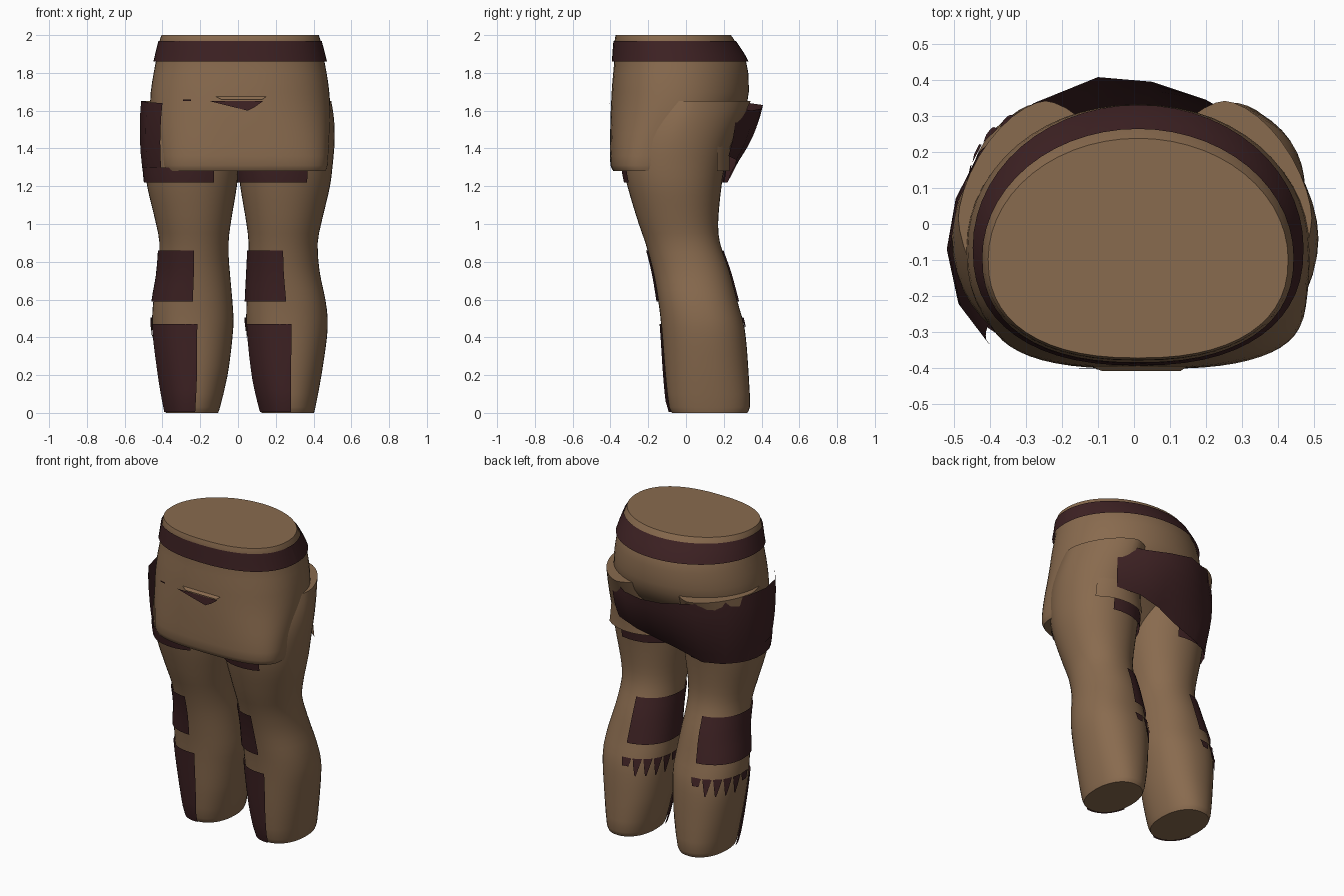
import bpy, math

if "Cube" in bpy.data.objects:
    bpy.data.objects.remove(bpy.data.objects["Cube"])

def material(name, rgb):
    m = bpy.data.materials.new(name)
    m.diffuse_color = (*rgb, 1)
    m.use_nodes = True
    m.node_tree.nodes["Principled BSDF"].inputs["Base Color"].default_value = m.diffuse_color
    return m

TAN = material("tan cloth", (0.25, 0.146, 0.077))
DARK = material("dark maroon cloth", (0.048, 0.0158, 0.0172))

def make(name, verts, faces, mat, smooth=40):
    me = bpy.data.meshes.new(name)
    me.from_pydata(verts, [], faces)
    me.materials.append(mat)
    ob = bpy.data.objects.new(name, me)
    bpy.context.collection.objects.link(ob)
    bpy.ops.object.select_all(action='DESELECT')
    ob.select_set(True)
    bpy.context.view_layer.objects.active = ob
    bpy.ops.object.shade_smooth_by_angle(angle=math.radians(smooth))
    return ob

def sample(rings, z):
    """Smoothly interpolate a ring (z, x0, x1, y0, y1, squareness) at height z."""
    n = len(rings)
    i = max(k for k in range(n - 1) if rings[k][0] <= z or k == 0)
    a, b = rings[i], rings[i + 1]
    t = (z - a[0]) / (b[0] - a[0])
    out = [z]
    for k in range(1, 6):
        def slope(j):
            lo, hi = max(j - 1, 0), min(j + 1, n - 1)
            return (rings[hi][k] - rings[lo][k]) / (rings[hi][0] - rings[lo][0])
        h = b[0] - a[0]
        out.append((2*t**3 - 3*t**2 + 1) * a[k] + (t**3 - 2*t**2 + t) * h * slope(i)
                   + (3*t**2 - 2*t**3) * b[k] + (t**3 - t**2) * h * slope(i + 1))
    return out

def point(rings, z, deg, off=0.0, mirror=False):
    _, x0, x1, y0, y1, e = sample(rings, z)
    c, s = math.cos(math.radians(deg)), math.sin(math.radians(deg))
    if mirror:                       # the left leg stands slightly closer in at the calf
        axis = 0.006 + 0.014 * min(1, max(0, (0.8 - z) / 0.3))
        x0, x1 = axis - x1, axis - x0
    mid = y0 + (y1 - y0) * (0.45 if rings is BODY else 0.5)
    if rings is BODY and s > 0:      # the torso is rounder behind
        e -= 0.35
    half = (y1 - mid if s > 0 else mid - y0) + off
    x = (x0 + x1) / 2 + math.copysign(abs(c) ** (2 / e), c) * ((x1 - x0) / 2 + off)
    y = mid + math.copysign(abs(s) ** (2 / e), s) * half
    return (x, y, z)

def grid_faces(rows, cols, closed=False):
    w = cols if closed else cols - 1
    return [(r*cols + c, r*cols + (c+1) % cols, (r+1)*cols + (c+1) % cols, (r+1)*cols + c)
            for r in range(rows - 1) for c in range(w)]

def solid(name, rings, zs, mat, mirror=False, n=40):
    v = [point(rings, z, 360 * i / n, 0, mirror) for z in zs for i in range(n)]
    f = grid_faces(len(zs), n, True)
    f += [tuple(reversed(range(n))), tuple(range(len(v) - n, len(v)))]
    return make(name, v, f, mat)

def wrap(name, rings, a0, a1, z0, z1, off0, off1, mat, mirror=False, rows=7, cols=22):
    """A cloth patch wrapped over part of a lofted form."""
    v = []
    for r in range(rows):
        t = r / (rows - 1)
        for c in range(cols):
            v.append(point(rings, z0 + (z1 - z0) * t, a0 + (a1 - a0) * c / (cols - 1),
                           off0 + (off1 - off0) * t, mirror))
    return make(name, v, grid_faces(rows, cols), mat)

# Cross-sections: z, x min, x max, y min, y max, squareness
LEG = [(0.00, .125, .402, -.075, .325, 2.2), (0.03, .115, .410, -.09, .338, 2.2),
       (0.20, .075, .442, -.110, .332, 2.2), (0.45, .045, .475, -.13, .31, 2.2),
       (0.58, .045, .466, -.145, .275, 2.2), (0.75, .052, .432, -.175, .23, 2.1),
       (0.90, .056, .422, -.215, .18, 2.1), (1.00, .045, .44, -.25, .17, 2.1),
       (1.20, .012, .487, -.31, .188, 2.1), (1.32, .0, .502, -.335, .21, 2.05),
       (1.45, .0, .512, -.34, .25, 1.9), (1.56, .0, .508, -.33, .30, 1.72),
       (1.65, .01, .494, -.31, .342, 1.62)]
BODY = [(1.28, -.395, .465, -.385, .03, 2.9), (1.31, -.405, .475, -.40, .05, 2.9),
        (1.42, -.425, .482, -.402, .14, 2.8), (1.55, -.455, .488, -.40, .27, 2.55),
        (1.65, -.465, .487, -.396, .325, 2.42), (1.75, -.455, .477, -.39, .332, 2.38),
        (1.86, -.435, .458, -.38, .318, 2.35), (1.97, -.415, .437, -.378, .258, 2.35),
        (2.00, -.405, .428, -.372, .238, 2.35)]

# Torso block and belt
solid("hips", BODY, [1.28, 1.295, 1.31, 1.36, 1.42, 1.48, 1.55, 1.6, 1.65, 1.7, 1.75,
                     1.8, 1.86, 1.92, 1.97, 1.985, 2.0], TAN, n=56)
wrap("belt", BODY, 0, 360, 1.86, 1.97, .013, .006, DARK, rows=4, cols=57)

leg_z = [0, .015, .03, .1] + [.2 + .05 * i for i in range(30)]
for side, flip in (("right", False), ("left", True)):
    solid(side + "_leg", LEG, leg_z, TAN, flip)
    # Patches all sit on the same flank of both legs
    wrap(side + "_knee_patch", LEG, 96, 270, .59, .86, .010, .008, DARK, flip)
    wrap(side + "_shin_patch", LEG, 198, 275, .005, .47, .014, .008, DARK, flip, rows=9)
    wrap(side + "_thigh_band", LEG, 75, 296, 1.22, 1.30, .014, .012, DARK, flip, rows=3)
    # Ragged teeth along the back of the calf
    v, f = [], []
    for i in range(6):
        a, k = 100 + i * 17, len(v)
        low, tip = (.455, 5) if i in (0, 5) else (.40, 1)
        for z, s in ((.505, 1), ((.505 + low) / 2, .5), (low, 0)):
            w = tip + (7.5 - tip) * s
            v += [point(LEG, z, a - w, .008, flip), point(LEG, z, a + w, .008, flip)]
        f += [(k, k + 1, k + 3, k + 2), (k + 2, k + 3, k + 5, k + 4)]
    make(side + "_calf_teeth", v, f, DARK)

# Loose hem below the seat on one side
wrap("seat_hem", LEG, 50, 125, 1.28, 1.42, .03, -.003, TAN)

# Large flared patch round one hip and across the seat (top edge, then bottom edge)
top = [(-.40, -.335, 1.64), (-.48, -.23, 1.645), (-.513, -.08, 1.65), (-.49, .06, 1.65),
       (-.42, .20, 1.65), (-.28, .335, 1.64), (-.10, .408, 1.63), (.05, .395, 1.61),
       (.20, .345, 1.60), (.34, .265, 1.62)]
bottom = [(-.40, -.27, 1.225), (-.47, -.18, 1.23), (-.497, -.05, 1.23), (-.47, .08, 1.23),
          (-.39, .17, 1.22), (-.27, .22, 1.22), (-.10, .235, 1.27), (.03, .26, 1.31),
          (.17, .265, 1.34), (.32, .225, 1.36)]
verts = []
for r in range(7):
    t = r / 6
    for i, (p, q) in enumerate(zip(bottom, top)):
        bulge = 4 * t * (1 - t) * (.025 if 3 < i < 9 else .014)
        x, y, z = (a + (b - a) * t for a, b in zip(p, q))
        d = math.hypot(x, y + .05)
        verts.append((x + bulge * x / d, y + bulge * (y + .05) / d, z))
make("seat_patch", verts, grid_faces(7, len(top)), DARK, 60)

# Front slit with a small lip above it, and a short stitch beside it
make("front_slit", [(-.155, -.402, 1.652), (.135, -.402, 1.652), (.09, -.405, 1.62),
                    (.05, -.406, 1.60), (-.05, -.405, 1.625)], [(0, 4, 3, 2, 1)], DARK)
make("slit_lip", [(-.12, -.394, 1.675), (.15, -.394, 1.675), (.13, -.408, 1.66),
                  (-.09, -.408, 1.66)], [(0, 3, 2, 1)], TAN)
make("front_stitch", [(-.29, -.378, 1.652), (-.25, -.388, 1.652), (-.25, -.388, 1.66),
                      (-.29, -.378, 1.66)], [(0, 1, 2, 3)], DARK)
